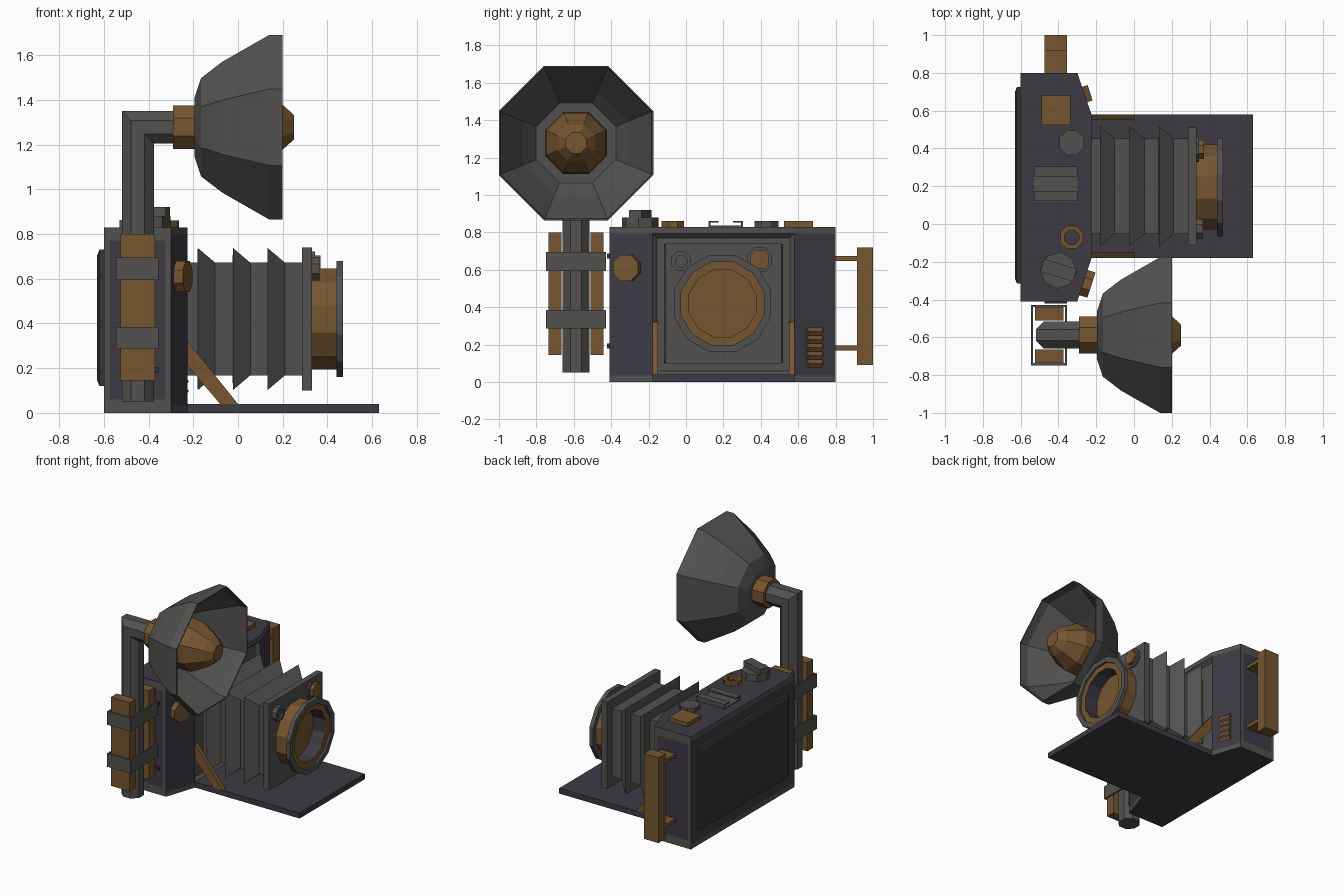
import bpy, bmesh
from math import pi, cos, sin, radians
from mathutils import Vector, Matrix

if "Cube" in bpy.data.objects:
    bpy.data.objects.remove(bpy.data.objects["Cube"])


def material(name, rgb):
    m = bpy.data.materials.new(name)
    m.diffuse_color = (*rgb, 1)
    m.use_nodes = True
    m.node_tree.nodes["Principled BSDF"].inputs["Base Color"].default_value = m.diffuse_color
    return m


GREY = material("dark_grey_metal", (0.085, 0.083, 0.08))
BROWN = material("brown_brass", (0.18, 0.092, 0.03))
DARK = material("purple_black_leather", (0.047, 0.042, 0.057))
BLACK = material("black_panel", (0.035, 0.034, 0.034))
AX = (0, pi / 2, 0)  # turns a lathe's axis from z to x


def finish(name, bm, mats, loc=(0, 0, 0), rot=(0, 0, 0)):
    bmesh.ops.recalc_face_normals(bm, faces=bm.faces)
    me = bpy.data.meshes.new(name)
    bm.to_mesh(me)
    bm.free()
    for m in mats:
        me.materials.append(m)
    ob = bpy.data.objects.new(name, me)
    ob.location, ob.rotation_euler = loc, rot
    bpy.context.collection.objects.link(ob)
    return ob


def loft_bm(rings, closed=False):
    bm = bmesh.new()
    rows = [[bm.verts.new(p) for p in r] for r in rings]
    pairs = list(zip(rows, rows[1:]))
    if closed:
        pairs.append((rows[-1], rows[0]))
    else:
        bm.faces.new(rows[0][::-1])
        bm.faces.new(rows[-1])
    for a, b in pairs:
        for i in range(len(a)):
            j = (i + 1) % len(a)
            bm.faces.new((a[i], a[j], b[j], b[i]))
    bmesh.ops.recalc_face_normals(bm, faces=bm.faces)
    return bm


def ngon(n, apothem):
    r = apothem / cos(pi / n)
    return [(r * cos((i + .5) * 2 * pi / n), r * sin((i + .5) * 2 * pi / n)) for i in range(n)]


def lathe(name, prof, n, loc, mat, rot=(0, 0, 0), closed=False):
    """prof: (distance along axis, flat-to-centre radius)"""
    rings = [[(u, v, h) for u, v in ngon(n, a)] for h, a in prof]
    return finish(name, loft_bm(rings, closed), [mat], loc, rot)


def box(name, x, y, z, mat, rot=(0, 0, 0)):
    bm = bmesh.new()
    bmesh.ops.create_cube(bm, size=1)
    bmesh.ops.scale(bm, vec=(x[1] - x[0], y[1] - y[0], z[1] - z[0]), verts=bm.verts)
    return finish(name, bm, [mat], (sum(x) / 2, sum(y) / 2, sum(z) / 2), rot)


# camera body: six-sided prism with grey edging, dark panels, recessed front
outline = [(-.6, -.41), (-.3, -.41), (-.225, -.18), (-.225, .58), (-.3, .8), (-.6, .8)]
bm = loft_bm([[(x, y, z) for x, y in outline] for z in (0, .035, .795, .83)])
for f in list(bm.faces):
    mid = .1 < f.calc_center_median().z < .7
    n = f.normal.copy()
    if abs(n.z) > .9:
        f.material_index = 1
    elif mid and n.x > .99:
        bmesh.ops.inset_individual(bm, faces=[f], thickness=.035)
        bmesh.ops.translate(bm, verts=f.verts, vec=(-.025, 0, 0))
    elif mid:
        if abs(n.y) > .99:
            bmesh.ops.inset_individual(bm, faces=[f], thickness=.035)
        f.material_index = 1
finish("camera_body", bm, [GREY, DARK])

# back door with bevelled edge
door = [((-.6, -.315, .725, .12, .73)), (-.62, -.315, .725, .12, .73), (-.63, -.29, .70, .145, .705)]
finish("back_door", loft_bm([[(x, a, c), (x, b, c), (x, b, d), (x, a, d)] for x, a, b, c, d in door]), [BLACK])

# drop bed and its two slanted struts
box("front_bed", (-.225, .63), (-.18, .58), (0, .04), DARK)
strut = [(-.225, .32), (-.225, .21), (-.08, .04), (0, .04)]
for y in (-.18, .55):
    finish("bed_strut", loft_bm([[(x, v, z) for x, z in strut] for v in (y, y + .03)]), [BROWN])

# bellows with saw-tooth pleats and the front standard
prof = [(-.25, .252)]
for x in (-.18, -.023, .132):
    prof += [(x - .001, .252), (x, .318), (x + .078, .252)]
prof.append((.29, .252))
lathe("bellows", prof, 4, (0, .2, .42), GREY, AX)
box("front_standard", (.287, .332), (-.11, .51), (.1, .74), GREY)

# lens barrel, dark lining and rim
LC = (0, .195, .42)
lathe("lens_barrel", [(.33, .225), (.455, .225), (.455, .18), (.35, .18)], 12, LC, BROWN, AX)
lathe("lens_lining", [(.352, .179), (.45, .179), (.45, .181), (.352, .181)], 12, LC, DARK, AX, True)
lathe("lens_rim", [(.44, .222), (.44, .26), (.47, .26), (.47, .222)], 12, LC, GREY, AX, True)

# two small knobs on the standard
lathe("standard_knob_left", [(.33, .052), (.365, .052), (.365, .03), (.35, .03)], 8, (0, -.025, .645), GREY, AX)
lathe("standard_knob_collar", [(.33, .066), (.345, .066)], 8, (0, .395, .655), GREY, AX)
lathe("standard_knob_right", [(.34, .05), (.37, .05)], 8, (0, .395, .655), BROWN, AX)

# round button and louvres on the two slanted front corners
lathe("corner_button", [(-.01, .07), (.045, .07)], 8, (-.268, -.31, .61), BROWN, (0, pi / 2, radians(-18)))
for i in range(5):
    z = .1 + i * .043
    box("louvre", (-.275, -.235), (.645, .73), (z - .013, z + .013), BROWN, (0, .6, radians(18)))

# side handle
box("handle_bar", (-.475, -.355), (.915, 1), (.09, .72), BROWN)
for z in (.17, .648):
    box("handle_bracket", (-.475, -.355), (.79, .92), (z, z + .026), BROWN)

# top plate controls
T = .825
box("shutter_button", (-.49, -.335), (.525, .68), (T, .86), BROWN)
lathe("small_dial", [(0, .065), (.035, .065)], 8, (-.33, .43, T), GREY)
lathe("ring_socket", [(0, .038), (0, .06), (.035, .06), (.035, .038)], 8, (-.33, -.07, T), BROWN, closed=True)
box("shoe_base", (-.53, -.3), (.12, .305), (T, .836), GREY)
for s in (-1, 1):
    w, l = .2125 + s * .087, .2125 + s * .065
    box("shoe_wall", (-.53, -.3), (w - .005, w + .005), (T, .862), GREY)
    box("shoe_lip", (-.53, -.3), (l - .027, l + .027), (.854, .862), GREY)
lathe("large_dial", [(0, .09), (.055, .09)], 8, (-.4, -.245, T), GREY, (0, 0, .3))
box("dial_grip", (-.49, -.31), (-.28, -.21), (.87, .92), GREY, (0, 0, -.3))

# flash stem: octagonal tube with a mitred elbow
FY, FZ, SX = -.588, 1.278, -.448
oct8 = ngon(8, .072)
finish("flash_stem", loft_bm([
    [(SX + u, FY + v, .05) for u, v in oct8],
    [(SX + u, FY + v, FZ - u) for u, v in oct8],
    [(-.28, FY + v, FZ - u) for u, v in oct8]]), [GREY])

# grip bars, straps and spacers around the stem
for y in (-.735, -.51):
    box("flash_grip", (-.525, -.372), (y, y + .07), (.145, .8), BROWN)
for z in (.285, .595):
    def rect(i, h):
        return [(-.545 + i, -.748 + i, h), (-.355 - i, -.748 + i, h),
                (-.355 - i, -.428 - i, h), (-.545 + i, -.428 - i, h)]
    finish("flash_strap", loft_bm([rect(0, z), rect(0, z + .1), rect(.011, z + .1), rect(.011, z)], True), [GREY])
for z in (.18, .66):
    box("flash_mount", (-.475, -.355), (-.422, -.405), (z, z + .026), BLACK)

# flash socket, reflector bowl and bulb
FC = (0, FY, FZ)
lathe("flash_socket", [(-.29, .097), (-.19, .097)], 8, FC, BROWN, AX)
lathe("flash_reflector", [(-.195, .13), (-.165, .22), (-.07, .293), (.14, .413), (.2, .413),
                          (.2, .405), (.138, .402), (-.065, .283), (-.155, .213)], 8, FC, GREY, AX)
lathe("flash_bulb", [(-.16, .12), (-.05, .165), (.08, .16), (.2, .1), (.25, .055)], 8, FC, BROWN, AX)
